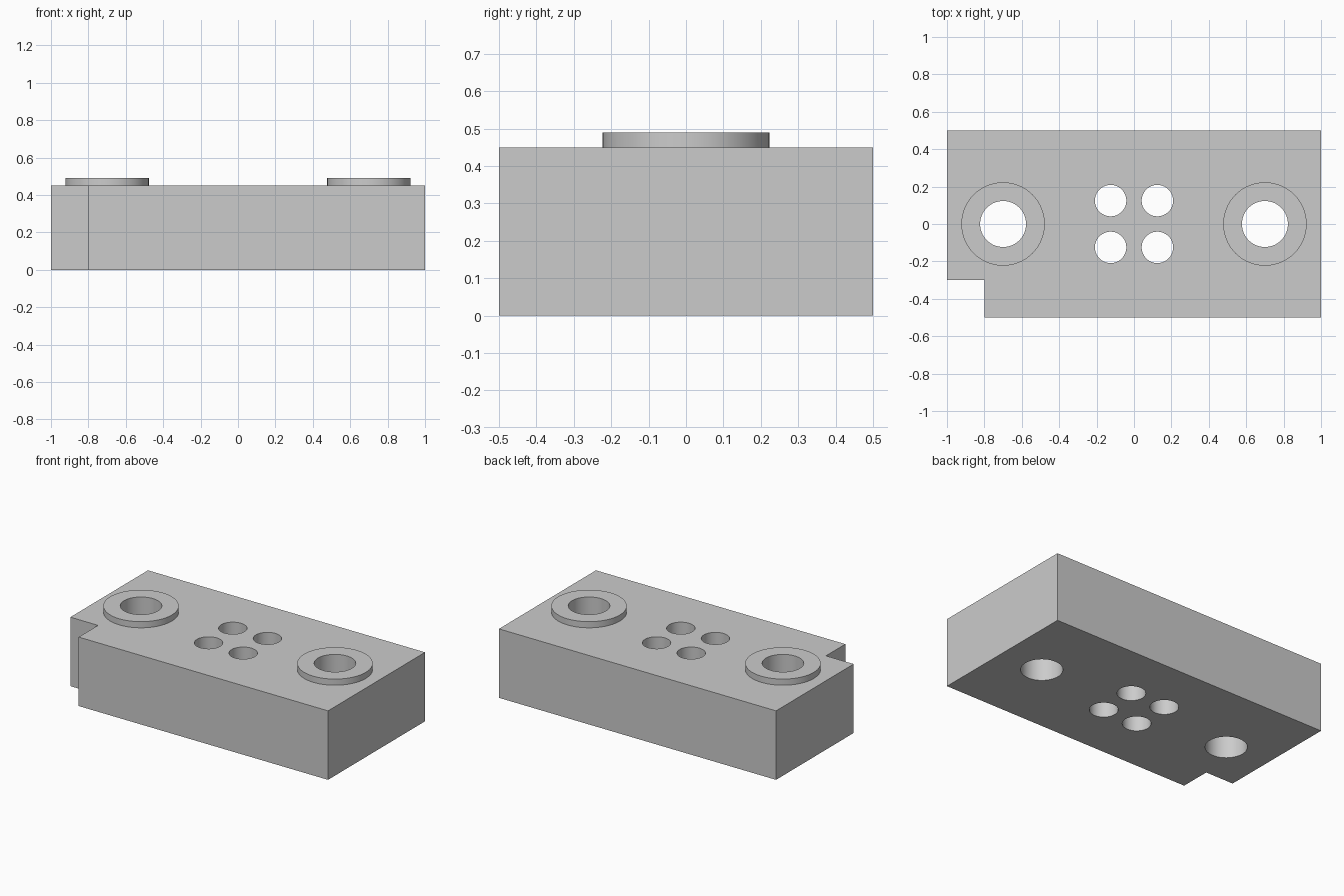
import bpy, bmesh, math

HEIGHT = 0.45
BOSS_TOP = 0.49
SIDES = 64

cube = bpy.data.objects.get("Cube")
if cube:
    bpy.data.objects.remove(cube, do_unlink=True)

# One plain grey material
grey = bpy.data.materials.new("plain grey")
grey.use_nodes = True
colour = (0.6, 0.6, 0.6, 1)
grey.diffuse_color = colour
grey.node_tree.nodes["Principled BSDF"].inputs["Base Color"].default_value = colour


def add_object(name, bm):
    mesh = bpy.data.meshes.new(name)
    bmesh.ops.recalc_face_normals(bm, faces=bm.faces)
    bm.to_mesh(mesh)
    bm.free()
    mesh.materials.append(grey)
    obj = bpy.data.objects.new(name, mesh)
    bpy.context.collection.objects.link(obj)
    return obj


def prism(name, outline, bottom, top):
    bm = bmesh.new()
    face = bm.faces.new([bm.verts.new((x, y, bottom)) for x, y in outline])
    walls = bmesh.ops.extrude_face_region(bm, geom=[face], use_keep_orig=True)
    verts = [v for v in walls["geom"] if isinstance(v, bmesh.types.BMVert)]
    bmesh.ops.translate(bm, verts=verts, vec=(0, 0, top - bottom))
    return add_object(name, bm)


def circle(cx, cy, radius):
    angles = [2 * math.pi * i / SIDES for i in range(SIDES)]
    return [(cx + radius * math.cos(a), cy + radius * math.sin(a)) for a in angles]


def combine(target, tool, operation):
    mod = target.modifiers.new(operation.title(), 'BOOLEAN')
    mod.operation = operation
    mod.solver = 'EXACT'
    mod.object = tool
    bpy.context.view_layer.objects.active = target
    bpy.ops.object.modifier_apply(modifier=mod.name)
    bpy.data.objects.remove(tool, do_unlink=True)


# Block with one notched corner
outline = [(-0.8, -0.5), (1, -0.5), (1, 0.5), (-1, 0.5), (-1, -0.3), (-0.8, -0.3)]
block = prism("mounting_block", outline, 0, HEIGHT)

# Raised round bosses, each with a through hole
for x in (-0.7, 0.7):
    combine(block, prism("boss", circle(x, 0, 0.223), HEIGHT - 0.1, BOSS_TOP), 'UNION')
    combine(block, prism("bolt_hole", circle(x, 0, 0.123), -0.1, 0.6), 'DIFFERENCE')

# Square group of four small through holes
for x in (-0.125, 0.125):
    for y in (-0.125, 0.125):
        combine(block, prism("pin_hole", circle(x, y, 0.084), -0.1, 0.6), 'DIFFERENCE')

# Round walls smooth, rims sharp
bpy.ops.object.select_all(action='DESELECT')
block.select_set(True)
bpy.context.view_layer.objects.active = block
bpy.ops.object.shade_smooth_by_angle(angle=math.radians(30))
